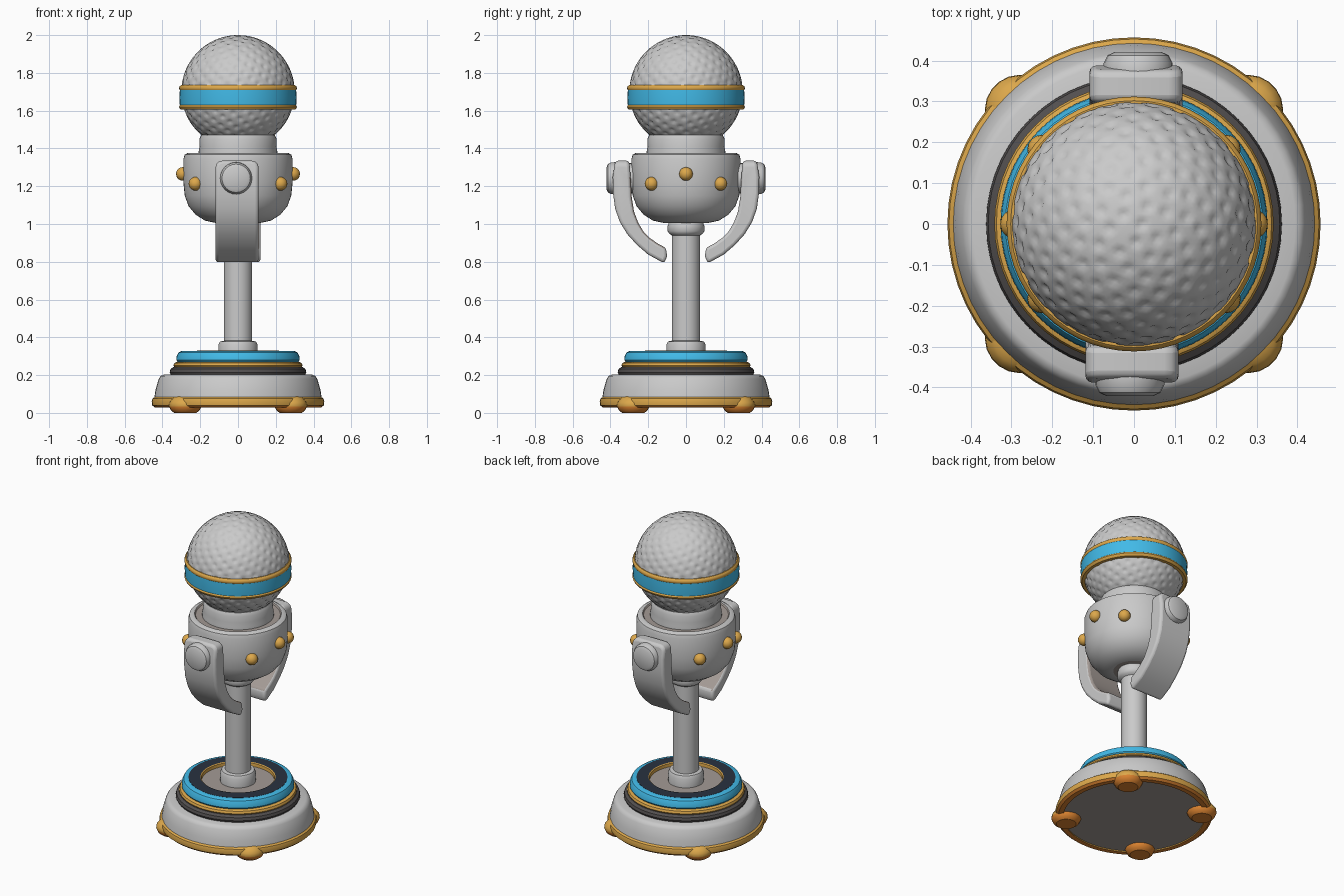
import bpy, bmesh, math
from mathutils import Vector, kdtree

if "Cube" in bpy.data.objects:
    bpy.data.objects.remove(bpy.data.objects["Cube"])


def material(name, rgb):
    m = bpy.data.materials.new(name)
    m.diffuse_color = (*rgb, 1)
    m.use_nodes = True
    m.node_tree.nodes["Principled BSDF"].inputs["Base Color"].default_value = m.diffuse_color
    return m


GREY = material("light grey", (0.59, 0.59, 0.59))
TAUPE = material("taupe grey", (0.37, 0.325, 0.30))
GOLD = material("gold", (0.72, 0.39, 0.07))
ORANGE = material("deep orange", (0.72, 0.23, 0.03))
BLUE = material("bright blue", (0.055, 0.5, 0.82))
DARK = material("charcoal", (0.085, 0.078, 0.078))
NAVY = material("dark navy", (0.022, 0.032, 0.052))


def finish(bm, name, mat, angle=35):
    bmesh.ops.recalc_face_normals(bm, faces=bm.faces)
    me = bpy.data.meshes.new(name)
    bm.to_mesh(me)
    bm.free()
    me.materials.append(mat)
    me.shade_smooth()
    me.set_sharp_from_angle(angle=math.radians(angle))
    ob = bpy.data.objects.new(name, me)
    bpy.context.collection.objects.link(ob)
    return ob


def paint(ob, mat, rule):
    """Give a second colour to the faces that match the rule."""
    ob.data.materials.append(mat)
    for p in ob.data.polygons:
        if rule(p):
            p.material_index = 1


def lathe(name, profile, mat, n=56, closed=False):
    """Spin an (r, z) profile about the z axis."""
    bm = bmesh.new()
    pts = profile + profile[:1] if closed else profile
    vs = [bm.verts.new((r, 0, z)) for r, z in pts]
    es = [bm.edges.new(p) for p in zip(vs, vs[1:])]
    bmesh.ops.spin(bm, geom=vs + es, cent=(0, 0, 0), axis=(0, 0, 1),
                   angle=2 * math.pi, steps=n, use_duplicate=False)
    bmesh.ops.remove_doubles(bm, verts=bm.verts, dist=1e-5)
    return finish(bm, name, mat)


# Stepped round base
lathe("base_underside", [(0, 0.035), (0.42, 0.035), (0.42, 0.06), (0, 0.06)], TAUPE)
rim = lathe("base_rim", [(0.41, 0.028), (0.44, 0.028), (0.454, 0.04), (0.457, 0.06),
                         (0.453, 0.075), (0.44, 0.085), (0.41, 0.085)], GOLD, closed=True)
paint(rim, ORANGE, lambda p: p.normal.z < -0.5)
lathe("base_body", [(0.41, 0.08), (0.443, 0.08), (0.437, 0.12), (0.42, 0.18), (0.41, 0.195),
                    (0.395, 0.202), (0.3, 0.202)], GREY)
lathe("base_dark_step", [(0.3, 0.2), (0.355, 0.2), (0.362, 0.215), (0.357, 0.232),
                         (0.342, 0.243), (0.28, 0.243)], DARK)
lathe("base_gold_step", [(0.28, 0.24), (0.335, 0.24), (0.342, 0.25), (0.337, 0.264),
                         (0.325, 0.27), (0.27, 0.27)], GOLD)
lathe("base_blue_step", [(0.27, 0.268), (0.318, 0.268), (0.327, 0.28), (0.325, 0.3),
                         (0.315, 0.32), (0.3, 0.327), (0.285, 0.327)], BLUE)
lathe("base_top_ring", [(0.287, 0.3), (0.287, 0.328), (0.217, 0.328), (0.217, 0.3)], NAVY)
lathe("recess_edge", [(0.218, 0.329), (0.212, 0.325), (0.21, 0.295)], GOLD)
lathe("recess_floor", [(0.215, 0.305), (0, 0.305)], TAUPE)

# Feet
for i in range(4):
    a = math.radians(45 + 90 * i)
    foot = lathe("foot", [(0, 0), (0.058, 0), (0.075, 0.012), (0.086, 0.035), (0.084, 0.055),
                          (0.065, 0.08), (0.035, 0.09), (0, 0.092)], GOLD, 20)
    paint(foot, ORANGE, lambda p: p.center.z < 0.03)
    foot.location = (0.395 * math.cos(a), 0.395 * math.sin(a), 0)

# Column with collars
lathe("column", [(0.103, 0.3), (0.104, 0.36), (0.095, 0.378), (0.075, 0.382), (0.075, 0.94),
                 (0.088, 0.948), (0.097, 0.962), (0.097, 0.99), (0.09, 1.01), (0.0, 1.02)],
      GREY, 40)

# Cup and neck
cup = lathe("cup", [(0, 1.005), (0.12, 1.006), (0.175, 1.018), (0.225, 1.05), (0.262, 1.095),
                    (0.282, 1.15), (0.289, 1.22), (0.289, 1.345), (0.282, 1.367),
                    (0.265, 1.377), (0.252, 1.376), (0.246, 1.368), (0.19, 1.366)], GREY)
paint(cup, TAUPE, lambda p: p.center.z < 1.01
      or p.center.z > 1.36 and p.center.xy.length < 0.255)
lathe("neck", [(0.208, 1.33), (0.208, 1.385), (0.203, 1.41), (0.205, 1.45), (0.195, 1.47),
               (0.15, 1.47)], GREY)

# Cup studs: a raised middle one and two lower ones on each side
for s in (1, -1):
    for deg, z, r in ((0, 1.265, 0.292), (39, 1.213, 0.29), (-39, 1.213, 0.29)):
        a = math.radians(deg)
        bm = bmesh.new()
        bmesh.ops.create_uvsphere(bm, u_segments=16, v_segments=10, radius=0.036)
        stud = finish(bm, "cup_stud", GOLD)
        stud.location = (s * r * math.cos(a), r * math.sin(a), z)

# Dimpled ball grille
N = 440
tree = kdtree.KDTree(N)
for i in range(N):
    z = 1 - (2 * i + 1) / N
    a = i * math.pi * (3 - math.sqrt(5))
    q = math.sqrt(1 - z * z)
    tree.insert((0.3 * q * math.cos(a), 0.3 * q * math.sin(a), 0.3 * z), i)
tree.balance()
bm = bmesh.new()
bmesh.ops.create_icosphere(bm, subdivisions=6, radius=0.3)
for v in bm.verts:
    d = tree.find(v.co)[2] / 0.016
    if d < 1:
        v.co *= 1 - 0.022 * (1 - d * d)
    v.co.z += 1.7
low = [v for v in bm.verts if v.co.z < 1.44]
bmesh.ops.delete(bm, geom=low, context='VERTS')
finish(bm, "grille_ball", GREY, 50)

# Band around the ball, blue between two gold edges
lathe("band_blue", [(0.28, 1.625), (0.308, 1.625), (0.31, 1.67), (0.308, 1.71), (0.28, 1.71)],
      BLUE)
for name, z0, z1 in (("band_gold_lower", 1.605, 1.634), ("band_gold_upper", 1.703, 1.735)):
    lathe(name, [(0.28, z0), (0.302, z0), (0.309, z0 + 0.006), (0.312, (z0 + z1) / 2),
                 (0.309, z1 - 0.006), (0.302, z1), (0.28, z1)], GOLD)

# Curved side arms with pivot bosses, front and back (turned half round)
ARM = [(0.3, 1.335), (0.375, 1.335), (0.388, 1.25), (0.386, 1.16), (0.375, 1.08), (0.35, 1.01),
       (0.31, 0.945), (0.26, 0.89), (0.2, 0.838), (0.115, 0.792), (0.1, 0.83), (0.106, 0.873),
       (0.15, 0.897), (0.19, 0.925), (0.225, 0.96), (0.252, 1.005), (0.275, 1.065),
       (0.287, 1.14), (0.293, 1.25)]
for s in (-1, 1):
    bm = bmesh.new()
    face = bm.faces.new([bm.verts.new((-0.114 + s * 0.005, s * y, z)) for y, z in ARM])
    ext = bmesh.ops.extrude_face_region(bm, geom=[face])["geom"]
    bmesh.ops.translate(bm, vec=(0.228, 0, 0),
                        verts=[e for e in ext if isinstance(e, bmesh.types.BMVert)])
    # round the upper corners, then soften the outline
    corners = [e for e in bm.edges if all(v.co.z > 1.3 for v in e.verts)
               and abs(e.verts[0].co.x - e.verts[1].co.x) < 1e-4]
    bmesh.ops.bevel(bm, geom=corners, offset=0.035, segments=3, profile=0.5, affect='EDGES')
    arm = finish(bm, "side_arm", GREY, 40)
    paint(arm, TAUPE, lambda p: s * p.normal.y < -0.3 and 0.87 < p.center.z < 1.3)
    bev = arm.modifiers.new("soften", 'BEVEL')
    bev.width, bev.segments, bev.angle_limit = 0.016, 3, math.radians(40)

    boss = lathe("pivot_boss", [(0, 0.27), (0.08, 0.27), (0.08, 0.34), (0.086, 0.365),
                                (0.084, 0.395), (0.075, 0.413), (0.058, 0.421), (0, 0.421)],
                 GREY, 24)
    boss.rotation_euler = (-s * math.pi / 2, 0, 0)
    boss.location = (s * 0.01, 0, 1.242)
